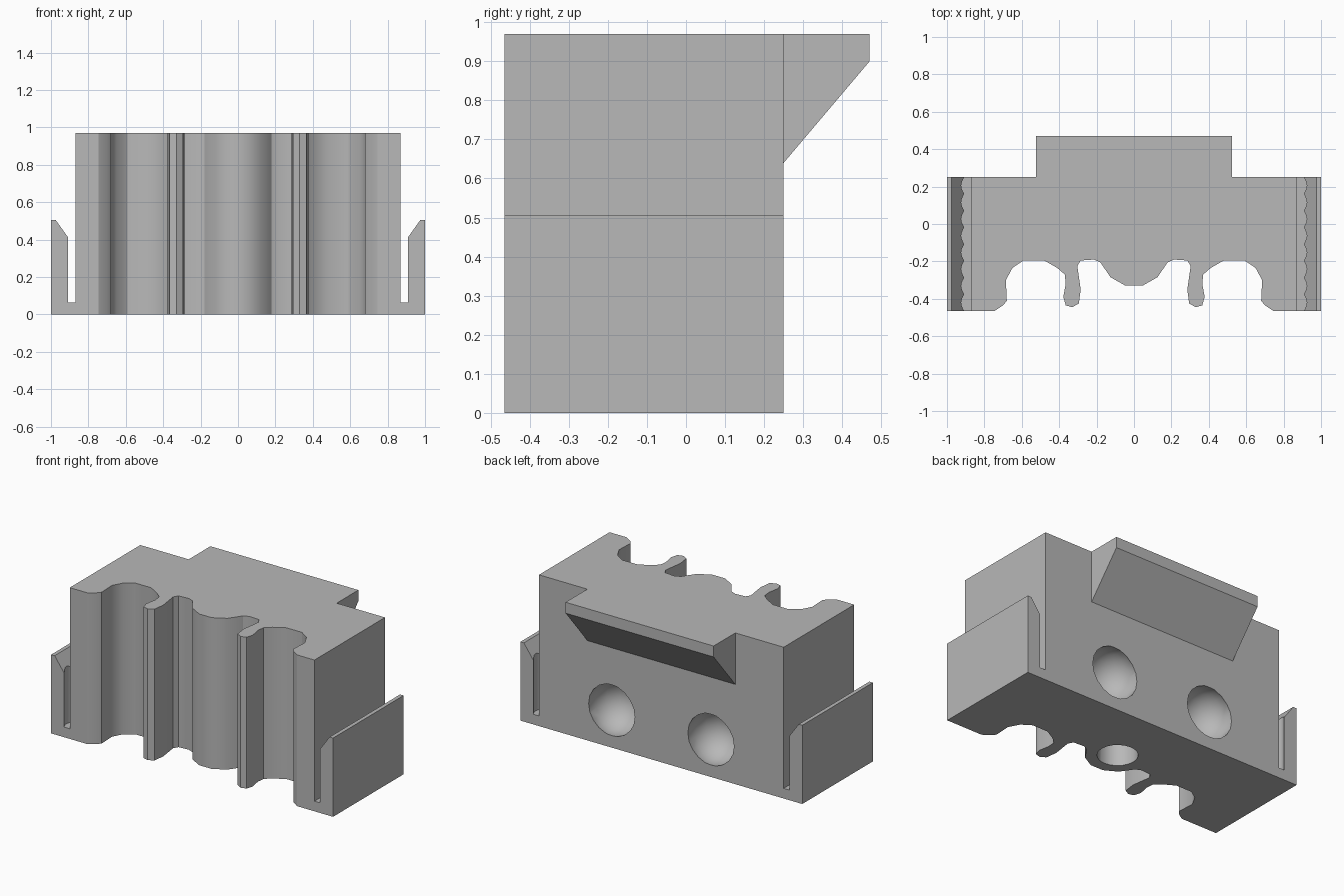
import bpy, bmesh, math
from mathutils import Matrix, Vector

cube = bpy.data.objects.get("Cube")
if cube:
    bpy.data.objects.remove(cube, do_unlink=True)

grey = bpy.data.materials.new("mid_grey")
grey.use_nodes = True
grey.diffuse_color = (0.48, 0.48, 0.48, 1)
grey.node_tree.nodes["Principled BSDF"].inputs["Base Color"].default_value = (0.48, 0.48, 0.48, 1)

FRONT, BACK, TOP = -0.465, 0.25, 0.97
FLOOR, BODY_X, LIP_TOP = 0.065, 0.868, 0.505


def add_object(name, bm):
    bmesh.ops.recalc_face_normals(bm, faces=bm.faces)
    mesh = bpy.data.meshes.new(name)
    bm.to_mesh(mesh)
    bm.free()
    mesh.materials.append(grey)
    obj = bpy.data.objects.new(name, mesh)
    bpy.context.collection.objects.link(obj)
    return obj


def prism(name, points, offset):
    """Extrude a flat outline of 3D points along an offset."""
    bm = bmesh.new()
    face = bm.faces.new([bm.verts.new(p) for p in points])
    out = bmesh.ops.extrude_face_region(bm, geom=[face], use_keep_orig=True)
    verts = [v for v in out["geom"] if isinstance(v, bmesh.types.BMVert)]
    bmesh.ops.translate(bm, verts=verts, vec=Vector(offset))
    return add_object(name, bm)


def activate(obj):
    bpy.ops.object.select_all(action='DESELECT')
    obj.select_set(True)
    bpy.context.view_layer.objects.active = obj


def smooth(obj, degrees):
    activate(obj)
    bpy.ops.object.shade_smooth_by_angle(angle=math.radians(degrees))


def cut(obj, cutter):
    cutter.hide_render = True
    mod = obj.modifiers.new("hole", 'BOOLEAN')
    mod.operation, mod.solver, mod.object = 'DIFFERENCE', 'EXACT', cutter
    activate(obj)
    bpy.ops.object.modifier_apply(modifier=mod.name)
    bpy.data.objects.remove(cutter, do_unlink=True)


# Main body: half outline of the grooved front, mirrored across the middle
half = [(.045, -.33), (.125, -.285), (.18, -.205), (.215, -.19), (.285, -.195),
        (.303, -.225), (.285, -.35), (.295, -.425), (.33, -.445), (.365, -.435),
        (.378, -.39), (.365, -.32), (.37, -.27), (.41, -.235), (.48, -.195),
        (.59, -.195), (.65, -.235), (.685, -.30), (.68, -.41), (.70, -.435),
        (.745, FRONT), (BODY_X, FRONT), (BODY_X, BACK)]
outline = half + [(-x, y) for x, y in reversed(half)]
body = prism("grooved_body", [(x, y, 0) for x, y in outline], (0, 0, TOP))

# Two rounded sockets in the back
for side in (-1, 1):
    bm = bmesh.new()
    bmesh.ops.create_uvsphere(bm, u_segments=14, v_segments=10, radius=0.168,
                              matrix=Matrix.Translation((side * .352, .215, .24)))
    cut(body, add_object("socket_cutter", bm))

# Round hole in the underside
bm = bmesh.new()
bmesh.ops.create_cone(bm, cap_ends=True, segments=20, radius1=.118, radius2=.118,
                      depth=1, matrix=Matrix.Translation((0, -.146, 0)))
cut(body, add_object("bottom_hole_cutter", bm))
smooth(body, 32)

# Overhanging hook on the back
prism("back_hook", [(-.525, BACK, .64), (-.525, .47, .90), (-.525, .47, TOP),
                    (-.525, BACK, TOP)], (1.05, 0, 0))

# Side clips: floor, outer wall and ribbed inner strip
RIBS, STEPS = 8, 6
for side, label in ((1, "left"), (-1, "right")):
    wall = [(BODY_X, 0), (1, 0), (1, LIP_TOP), (.975, LIP_TOP), (.975, FLOOR), (BODY_X, FLOOR)]
    prism(label + "_clip_wall", [(side * x, FRONT, z) for x, z in wall], (0, BACK - FRONT, 0))

    count = RIBS * STEPS
    edge = [(.908 + .016 * abs(math.sin(math.pi * i / STEPS)),
             FRONT + (BACK - FRONT) * i / count) for i in range(count + 1)]
    edge += [(.975, BACK), (.975, FRONT)]
    ribs = prism(label + "_clip_ribs", [(side * x, y, FLOOR) for x, y in edge], (0, 0, .4))
    # Slope the top down towards the slot
    for v in ribs.data.vertices:
        if v.co.z > .2:
            v.co.z = LIP_TOP - (.975 - abs(v.co.x)) * 1.4
    smooth(ribs, 32)
